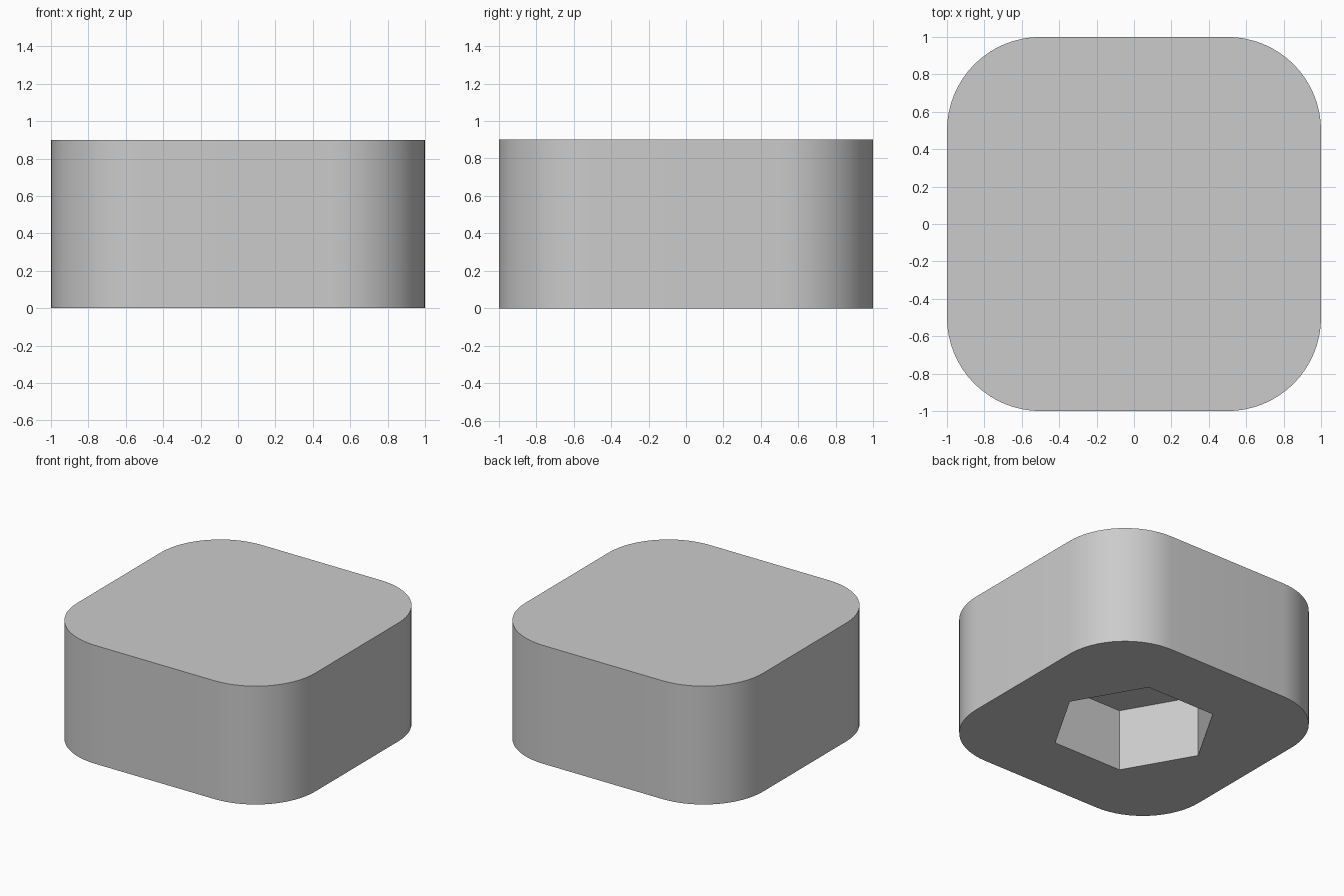
import bpy, bmesh, math

HEIGHT, RADIUS = 0.9, 0.5       # block height and corner radius
DEPTH, FLAT = 0.47, 0.5         # socket depth and centre-to-flat distance
STEPS = 16                      # segments per rounded corner

cube = bpy.data.objects.get("Cube")
if cube:
    bpy.data.objects.remove(cube, do_unlink=True)

# Plain grey material
grey = bpy.data.materials.new("plain_grey")
grey.use_nodes = True
colour = (0.6, 0.6, 0.6, 1)
grey.diffuse_color = colour
grey.node_tree.nodes["Principled BSDF"].inputs["Base Color"].default_value = colour


def rounded_square(radius):
    """Counter-clockwise outline, one arc per corner."""
    points = []
    for corner in range(4):
        middle = math.radians(45 + 90 * corner)
        cx = math.copysign(1 - radius, math.cos(middle))
        cy = math.copysign(1 - radius, math.sin(middle))
        for i in range(STEPS + 1):
            a = math.pi / 2 * (corner + i / STEPS)
            points.append((cx + radius * math.cos(a), cy + radius * math.sin(a)))
    return points


def hexagon(flat):
    r = flat / math.cos(math.pi / 6)
    return [(r * math.cos(i * math.pi / 3), r * math.sin(i * math.pi / 3)) for i in range(6)]


def prism(bm, outline, top):
    """Walls and an end cap; returns the open rim edges at z = 0."""
    low = [bm.verts.new((x, y, 0)) for x, y in outline]
    high = [bm.verts.new((x, y, top)) for x, y in outline]
    n = len(outline)
    for i in range(n):
        j = (i + 1) % n
        bm.faces.new((low[i], low[j], high[j], high[i]))
    bm.faces.new(high)
    return [bm.edges.get((low[i], low[(i + 1) % n])) for i in range(n)]


# Rounded block with a hexagonal socket in its underside
bm = bmesh.new()
rims = prism(bm, rounded_square(RADIUS), HEIGHT) + prism(bm, hexagon(FLAT), DEPTH)
bmesh.ops.triangle_fill(bm, use_beauty=True, edges=rims)
bmesh.ops.recalc_face_normals(bm, faces=bm.faces)

mesh = bpy.data.meshes.new("socket_block")
bm.to_mesh(mesh)
bm.free()
mesh.materials.append(grey)
block = bpy.data.objects.new("socket_block", mesh)
bpy.context.collection.objects.link(block)

# Smooth corners, sharp rims
bpy.ops.object.select_all(action="DESELECT")
block.select_set(True)
bpy.context.view_layer.objects.active = block
bpy.ops.object.shade_smooth_by_angle(angle=math.radians(30))
